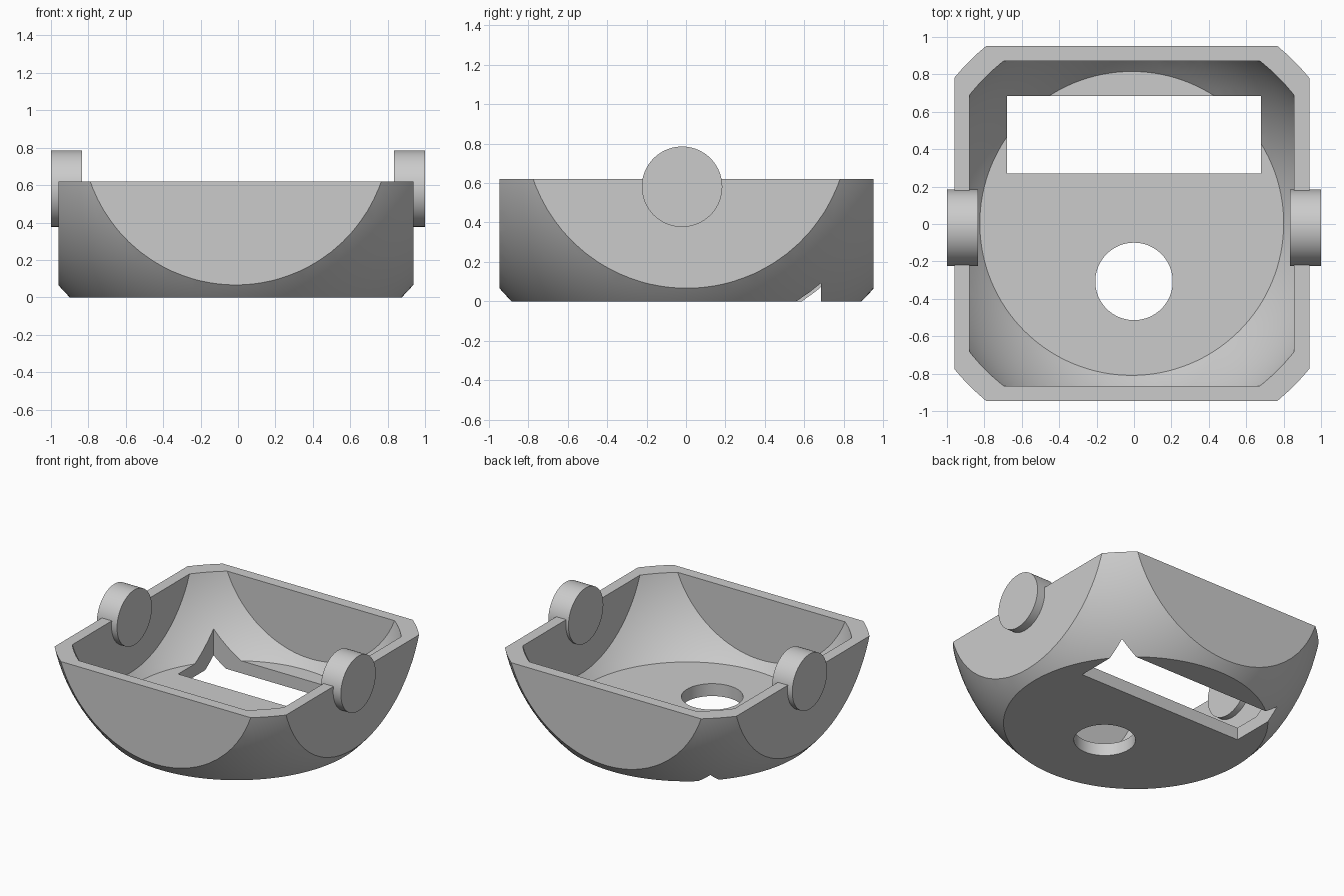
import bpy
from math import radians, pi

cube = bpy.data.objects.get("Cube")
if cube:
    bpy.data.objects.remove(cube, do_unlink=True)

grey = bpy.data.materials.new("plain grey")
grey.use_nodes = True
colour = (0.6, 0.6, 0.6, 1)
grey.diffuse_color = colour
grey.node_tree.nodes["Principled BSDF"].inputs["Base Color"].default_value = colour

CX, CY = -0.012, 0.003      # centre of the bowl
RIM, BALL_Z = 0.62, 0.89    # rim height and centre of both spheres


def finish(name):
    ob = bpy.context.object
    ob.name = name
    ob.data.materials.append(grey)
    return ob


def block(name, x0, x1, y0, y1, z0, z1):
    bpy.ops.mesh.primitive_cube_add(size=1, location=((x0 + x1) / 2, (y0 + y1) / 2, (z0 + z1) / 2))
    ob = finish(name)
    ob.scale = (x1 - x0, y1 - y0, z1 - z0)
    bpy.ops.object.transform_apply(location=False, rotation=False, scale=True)
    return ob


def cylinder(name, radius, depth, location, rotation=(0, 0, 0)):
    bpy.ops.mesh.primitive_cylinder_add(vertices=96, radius=radius, depth=depth,
                                        location=location, rotation=rotation)
    return finish(name)


def boolean(target, tool, operation):
    mod = target.modifiers.new(operation.lower(), 'BOOLEAN')
    mod.operation, mod.solver, mod.object = operation, 'EXACT', tool
    bpy.ops.object.select_all(action='DESELECT')
    bpy.context.view_layer.objects.active = target
    target.select_set(True)
    bpy.ops.object.modifier_apply(modifier=mod.name)
    bpy.data.objects.remove(tool, do_unlink=True)


def smooth(ob):
    bpy.ops.object.select_all(action='DESELECT')
    bpy.context.view_layer.objects.active = ob
    ob.select_set(True)
    bpy.ops.object.shade_smooth_by_angle(angle=radians(30))


def squared_ball(name, radius, half, bottom, top):
    """Sphere trimmed by a square block."""
    bpy.ops.mesh.primitive_uv_sphere_add(segments=128, ring_count=64, radius=radius,
                                         location=(CX, CY, BALL_Z))
    ob = finish(name)
    boolean(ob, block("trim", CX - half, CX + half, CY - half, CY + half, bottom, top), 'INTERSECT')
    return ob


# Hollow bowl with flat sides, floor and rim
bowl = squared_ball("bowl", 1.257, 0.949, 0, RIM)
boolean(bowl, squared_ball("hollow", 1.139, 0.868, 0.092, 0.8), 'DIFFERENCE')

# Rectangular slot and round hole through the floor
boolean(bowl, block("slot", -0.68, 0.68, 0.27, 0.685, -0.2, 0.5), 'DIFFERENCE')
boolean(bowl, cylinder("floor_hole", 0.207, 0.6, (0, -0.307, 0.1)), 'DIFFERENCE')
smooth(bowl)

# Pivot discs through the side walls
for side, x in (("left", 0.9175), ("right", -0.9175)):
    smooth(cylinder(side + "_pivot", 0.204, 0.165, (x, -0.02, 0.581), (0, pi / 2, 0)))
